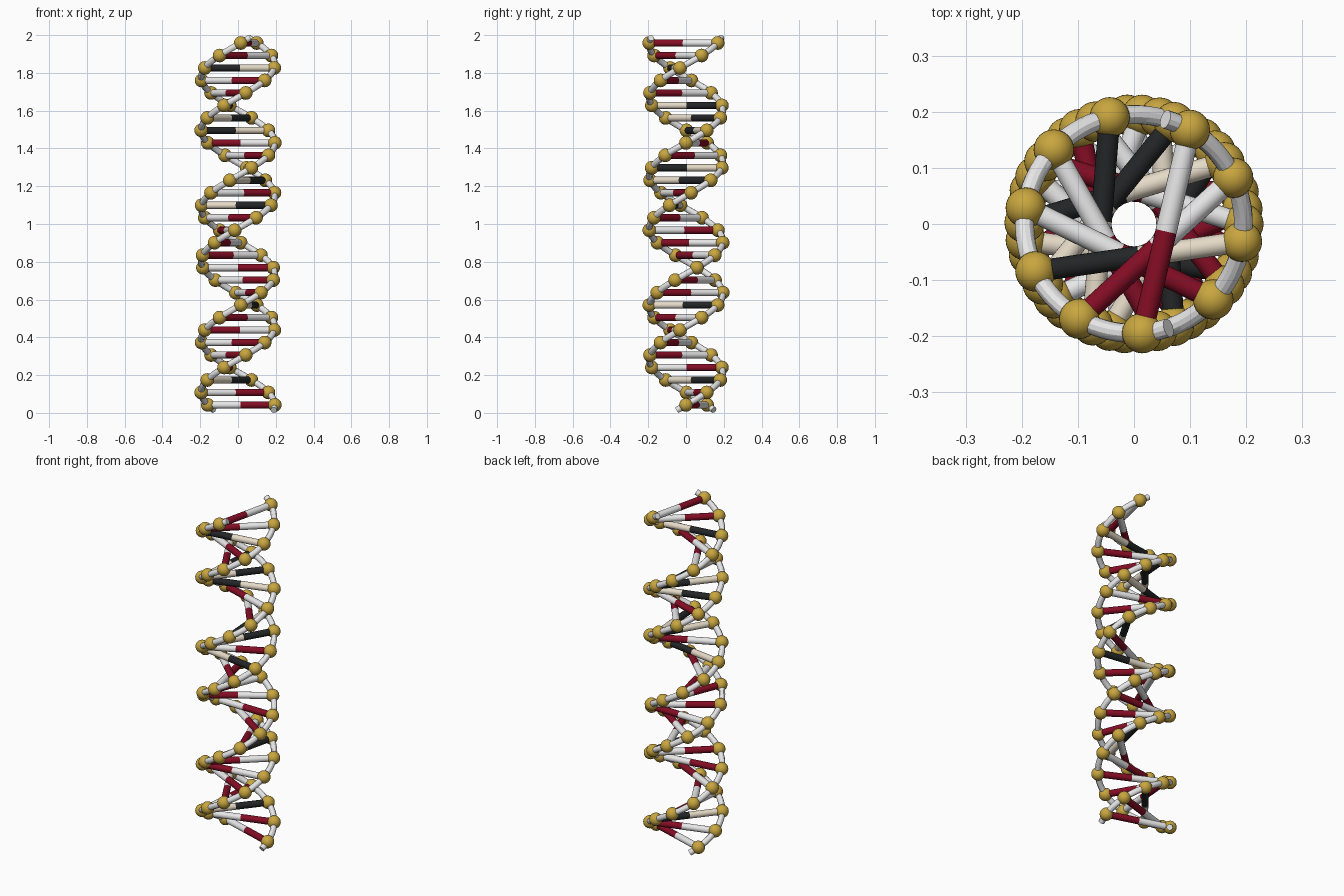
import bpy
from math import cos, sin, radians
from mathutils import Vector

if "Cube" in bpy.data.objects:
    bpy.data.objects.remove(bpy.data.objects["Cube"], do_unlink=True)

RADIUS = 0.195          # helix radius
TWIST = 360 / 10.5      # degrees per rung
RISE = 0.06607          # height per rung
BASE = 0.042            # height of the lowest rung
TAIL = 0.41             # strand overhang, in rungs
GROOVE = 145            # angle between the two strands
# colour of the first strand's half of each rung, from bottom to top
SEQUENCE = "RRKRWWRRCRRRWWRWCWCKRWCKKWWKRR"
PARTNER = {"R": "W", "W": "R", "K": "C", "C": "K"}


def material(name, rgb):
    mat = bpy.data.materials.new(name)
    mat.use_nodes = True
    mat.diffuse_color = (*rgb, 1)
    mat.node_tree.nodes["Principled BSDF"].inputs["Base Color"].default_value = (*rgb, 1)
    return mat


gold = material("gold", (0.58, 0.38, 0.05))
colours = {
    "W": material("white", (0.8, 0.8, 0.8)),
    "R": material("crimson", (0.23, 0.004, 0.018)),
    "K": material("black", (0.017, 0.018, 0.019)),
    "C": material("cream", (0.78, 0.7, 0.57)),
}


def helix(step, phase):
    angle = radians(step * TWIST + phase)
    return Vector((RADIUS * cos(angle), RADIUS * sin(angle), BASE + step * RISE))


def finish(name, mat):
    obj = bpy.context.object
    obj.name = name
    obj.data.materials.append(mat)
    bpy.ops.object.shade_smooth_by_angle()
    return obj


def rod(name, start, end, mat):
    axis = end - start
    bpy.ops.mesh.primitive_cylinder_add(vertices=24, radius=0.019, depth=axis.length,
                                        location=(start + end) / 2,
                                        rotation=axis.to_track_quat("Z", "Y").to_euler())
    finish(name, mat)


def strand(name, phase):
    curve = bpy.data.curves.new(name, "CURVE")
    curve.dimensions = "3D"
    curve.bevel_depth = 0.017
    curve.bevel_resolution = 4
    curve.use_fill_caps = True
    length = len(SEQUENCE) - 1 + 2 * TAIL
    count = 8 * len(SEQUENCE)
    spline = curve.splines.new("POLY")
    spline.points.add(count)
    for i, point in enumerate(spline.points):
        point.co = (*helix(length * i / count - TAIL, phase), 1)
    obj = bpy.data.objects.new(name, curve)
    bpy.context.collection.objects.link(obj)
    bpy.ops.object.select_all(action="DESELECT")
    obj.select_set(True)
    bpy.context.view_layer.objects.active = obj
    bpy.ops.object.convert(target="MESH")
    finish(name, colours["W"])


# Twin backbone tubes
strand("first_strand", 0)
strand("second_strand", GROOVE)

# Rungs in two coloured halves, with a ball at each end
for k, letter in enumerate(SEQUENCE):
    ends = helix(k, 0), helix(k, GROOVE)
    middle = (ends[0] + ends[1]) / 2
    for side, end, code in zip(("first", "second"), ends, (letter, PARTNER[letter])):
        rod(f"{side}_half_rung_{k + 1}", end, middle, colours[code])
        bpy.ops.mesh.primitive_uv_sphere_add(segments=24, ring_count=16,
                                             radius=0.036, location=end)
        finish(f"{side}_ball_{k + 1}", gold)
